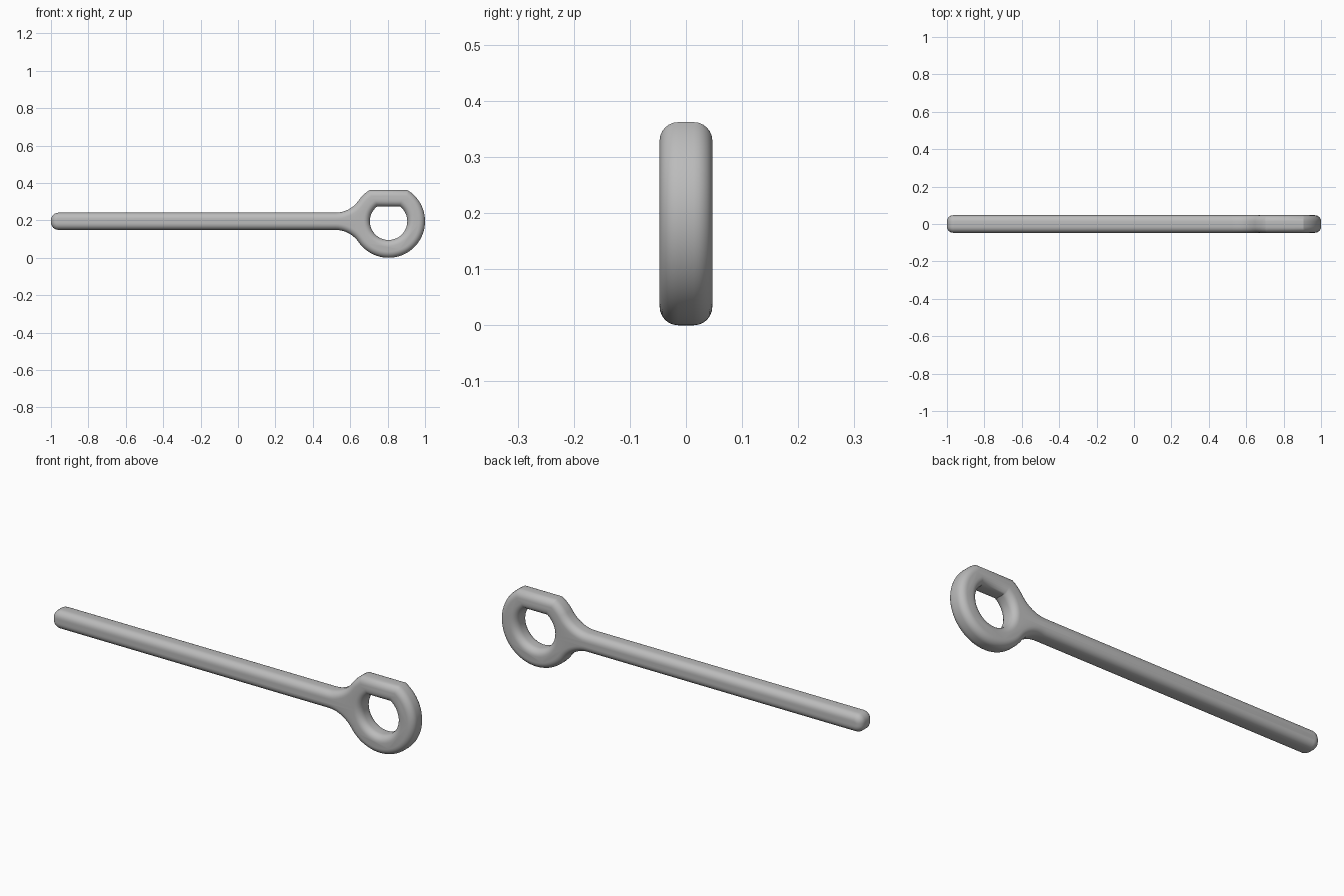
import bpy, bmesh
from math import sin, cos, asin, atan2, pi, radians

cube = bpy.data.objects.get("Cube")
if cube:
    bpy.data.objects.remove(cube)

# Main dimensions
RING_X, RING_R, HOLE_R = 0.805, 0.195, 0.1
RING_FLAT, HOLE_FLAT = 0.167, 0.08
SHAFT_H, TIP_R = 0.046, 0.04
DEPTH, ROUND, STEPS = 0.047, 0.033, 6
FILLET_X = 0.52
gap = RING_X - FILLET_X
FILLET_R = (gap**2 + SHAFT_H**2 - RING_R**2) / (2 * (RING_R - SHAFT_H))
FILLET_A = atan2(-(SHAFT_H + FILLET_R), gap)


def arc(cx, cz, r, a, b, n):
    return [(cx + r * cos(a + (b - a) * i / n), cz + r * sin(a + (b - a) * i / n))
            for i in range(n + 1)]


def crown(r, start, flat):
    """Arc over the ring, cut by a flat when one is given."""
    if flat is None:
        return arc(RING_X, 0, r, start, 0, 36)
    a = asin(flat / r)
    return arc(RING_X, 0, r, start, pi - a, 16) + arc(RING_X, 0, r, a, 0, 18)


def outer_half(d, flat):
    """Half outline from tip to far side of the ring, inset by d."""
    tip = [(-1 + d, 0)] + arc(-1 + TIP_R, SHAFT_H - TIP_R, TIP_R - d, pi, pi / 2, 6)
    fillet = arc(FILLET_X, SHAFT_H + FILLET_R, FILLET_R + d, -pi / 2, FILLET_A, 10)
    return tip + fillet + crown(RING_R - d, FILLET_A + pi, flat and flat - d)[1:]


def hole_half(d, flat):
    return crown(HOLE_R + d, pi, flat and flat + d)


def flip(points):
    return [(x, -z) for x, z in points]


# Rounded edge: (depth, inset) from back to front
edge = [(DEPTH - ROUND + ROUND * sin(t), ROUND * (1 - cos(t)))
        for t in [pi / 2 * i / STEPS for i in range(STEPS + 1)]]
section = [(-y, d) for y, d in reversed(edge)] + edge

bm = bmesh.new()


def skin(half, flat):
    """Sweep the rounded edge round an outline; return the end halves."""
    rows, caps = [], []
    for y, d in section:
        top, low = half(d, flat), flip(half(d, None))
        pts = top + low[-2:0:-1]
        row = [bm.verts.new((x, y, z + RING_R)) for x, z in pts]
        rows.append(row)
        n = len(top)
        caps.append((row[:n], [row[0]] + row[:n - 2:-1]))
    for a, b in zip(rows, rows[1:]):
        for i in range(len(a)):
            j = (i + 1) % len(a)
            bm.faces.new((a[i], a[j], b[j], b[i]))
    return caps[0], caps[-1]


outer = skin(outer_half, RING_FLAT)
hole = skin(hole_half, HOLE_FLAT)

# Flat front and back, each as an upper and a lower face
for o, h in zip(outer, hole):
    for k in range(2):
        bm.faces.new(o[k] + h[k][::-1])

bmesh.ops.recalc_face_normals(bm, faces=bm.faces)
mesh = bpy.data.meshes.new("eye_pin")
bm.to_mesh(mesh)
bm.free()
pin = bpy.data.objects.new("eye_pin", mesh)
bpy.context.collection.objects.link(pin)

# Grey metal
grey = bpy.data.materials.new("grey")
grey.use_nodes = True
colour = (0.5, 0.5, 0.5, 1)
grey.diffuse_color = colour
grey.node_tree.nodes["Principled BSDF"].inputs["Base Color"].default_value = colour
mesh.materials.append(grey)

bpy.ops.object.select_all(action='DESELECT')
pin.select_set(True)
bpy.context.view_layer.objects.active = pin
bpy.ops.object.shade_smooth_by_angle(angle=radians(30))
